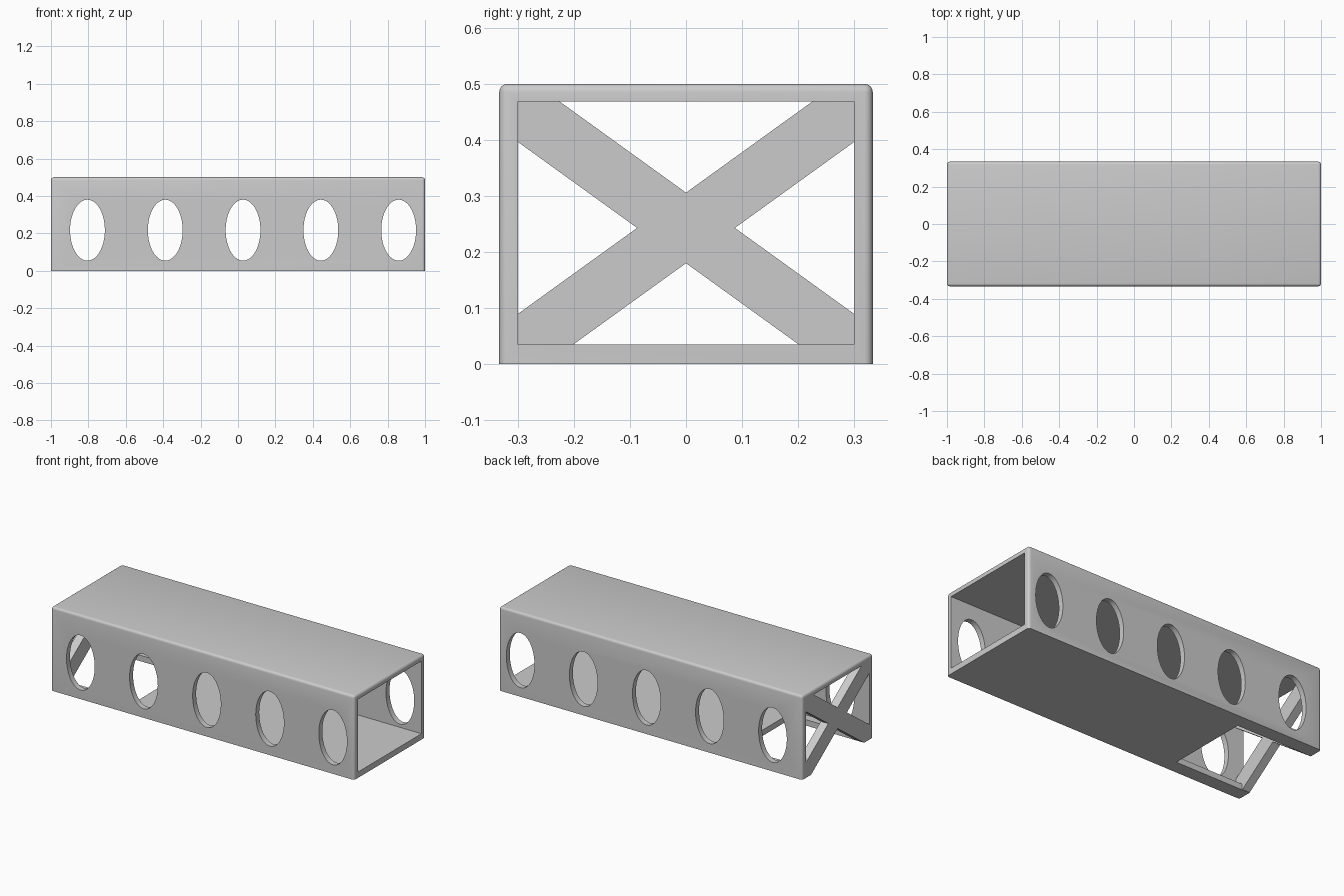
import bpy, bmesh, math
from mathutils import Matrix, Vector

old = bpy.data.objects.get("Cube")
if old:
    bpy.data.objects.remove(old)

L, W, H = 1.0, 0.333, 0.5          # half length, half width, height
WALL, FLOOR, ROOF = 0.3, 0.035, 0.468

grey = bpy.data.materials.new("plain grey")
grey.use_nodes = True
colour = (0.6, 0.6, 0.6, 1)
grey.diffuse_color = colour
grey.node_tree.nodes["Principled BSDF"].inputs["Base Color"].default_value = colour


def make(name, bm):
    mesh = bpy.data.meshes.new(name)
    bm.to_mesh(mesh)
    bm.free()
    mesh.materials.append(grey)
    obj = bpy.data.objects.new(name, mesh)
    bpy.context.collection.objects.link(obj)
    return obj


def box(lo, hi):
    bm = bmesh.new()
    lo, hi = Vector(lo), Vector(hi)
    size = Matrix.Diagonal((*(hi - lo), 1))
    bmesh.ops.create_cube(bm, size=1, matrix=Matrix.Translation((lo + hi) / 2) @ size)
    return bm


def boolean(obj, tool, operation="DIFFERENCE"):
    tool.hide_render = True
    mod = obj.modifiers.new(tool.name, "BOOLEAN")
    mod.operation, mod.solver, mod.object = operation, "EXACT", tool
    bpy.ops.object.select_all(action="DESELECT")
    bpy.context.view_layer.objects.active = obj
    obj.select_set(True)
    bpy.ops.object.modifier_apply(modifier=mod.name)
    bpy.data.objects.remove(tool)


# Outer shell, rounded on every edge except around the base
bm = box((-L, -W, 0), (L, W, H))
edges = [e for e in bm.edges if max(v.co.z for v in e.verts) > 0.1]
bmesh.ops.bevel(bm, geom=edges, offset=0.015, segments=4, profile=0.5, affect="EDGES")
shell = make("tube_shell", bm)

# Hollow inside, open at both ends
boolean(shell, make("hollow_cutter", box((-2, -WALL, FLOOR), (2, WALL, ROOF))))

# Rectangular notch in the floor at the braced end
boolean(shell, make("notch_cutter", box((-2, -0.25, -1), (-0.5, 0.25, 0.1))))

# Row of oval holes through both side walls
for i in range(5):
    bm = bmesh.new()
    place = (Matrix.Translation((-0.805 + 0.416 * i, 0, 0.217))
             @ Matrix.Diagonal((0.093, 1, 0.163, 1))
             @ Matrix.Rotation(math.pi / 2, 4, "X"))
    bmesh.ops.create_cone(bm, cap_ends=True, segments=64, radius1=1, radius2=1,
                          depth=2, matrix=place)
    boolean(shell, make("hole_cutter", bm))
bpy.ops.object.shade_smooth_by_angle(angle=math.radians(30))

# Crossed brace closing the other end, trimmed to the inside of the tube
arms = []
for name, side in (("cross_brace", 1), ("brace_arm", -1)):
    bm = box((-0.025, -0.6, -0.051), (0.025, 0.6, 0.051))
    bm.transform(Matrix.Translation((-L + 0.025, 0, 0.243))
                 @ Matrix.Rotation(side * math.radians(35.8), 4, "X"))
    arms.append(make(name, bm))
brace, arm = arms
boolean(brace, arm, "UNION")
boolean(brace, make("trim", box((-2, -W + 0.016, 0.001), (2, W - 0.016, H - 0.016))), "INTERSECT")
